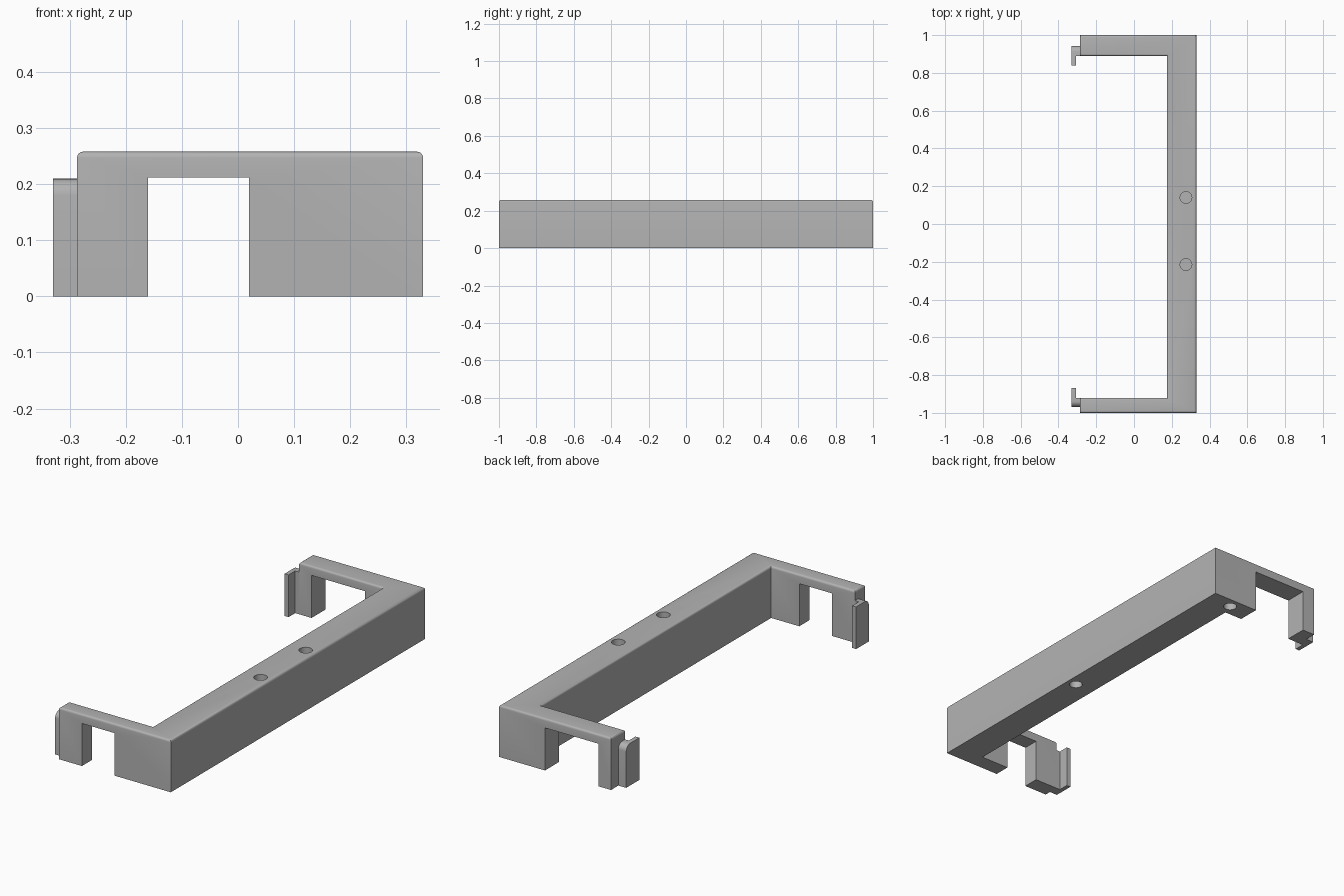
import bpy, bmesh, math
from mathutils import Vector

if "Cube" in bpy.data.objects:
    bpy.data.objects.remove(bpy.data.objects["Cube"])

grey = bpy.data.materials.new("plain grey")
grey.use_nodes = True
grey.diffuse_color = (0.45, 0.45, 0.45, 1)
grey.node_tree.nodes["Principled BSDF"].inputs["Base Color"].default_value = (0.45, 0.45, 0.45, 1)

TOP, SPAN = 0.258, 0.33
ARM_END, SPINE_IN = -0.287, 0.175


def prism(name, points, sweep, round_top=0.0):
    """Extrude a closed outline along a vector, optionally rounding its far rim."""
    bm = bmesh.new()
    face = bm.faces.new([bm.verts.new(p) for p in points])
    out = bmesh.ops.extrude_face_region(bm, geom=[face], use_keep_orig=True)
    moved = [v for v in out["geom"] if isinstance(v, bmesh.types.BMVert)]
    bmesh.ops.translate(bm, verts=moved, vec=Vector(sweep))
    bmesh.ops.recalc_face_normals(bm, faces=bm.faces)
    if round_top:
        rim = [e for e in bm.edges if all(v in moved for v in e.verts)]
        bmesh.ops.bevel(bm, geom=rim, offset=round_top, segments=4,
                        profile=0.5, affect="EDGES")
    mesh = bpy.data.meshes.new(name)
    bm.to_mesh(mesh)
    bm.free()
    mesh.materials.append(grey)
    obj = bpy.data.objects.new(name, mesh)
    bpy.context.collection.objects.link(obj)
    return obj


def box(name, x0, x1, y0, y1, z0, z1):
    return prism(name, [(x0, y0, z0), (x1, y0, z0), (x1, y1, z0), (x0, y1, z0)],
                 (0, 0, z1 - z0))


def rod(name, x, y, z0, z1, radius=0.031, sides=32):
    ring = [(x + radius * math.cos(math.tau * i / sides),
             y + radius * math.sin(math.tau * i / sides), z0) for i in range(sides)]
    return prism(name, ring, (0, 0, z1 - z0))


def activate(obj):
    bpy.ops.object.select_all(action="DESELECT")
    obj.select_set(True)
    bpy.context.view_layer.objects.active = obj


def cut(target, cutter):
    cutter.hide_render = True
    activate(target)
    mod = target.modifiers.new("cut", "BOOLEAN")
    mod.operation, mod.solver, mod.object = "DIFFERENCE", "EXACT", cutter
    bpy.ops.object.modifier_apply(modifier=mod.name)
    bpy.data.objects.remove(cutter)


def smooth(obj):
    activate(obj)
    bpy.ops.object.shade_smooth_by_angle(angle=math.radians(35))


# U-shaped frame: spine with an arm at each end
outline = [(ARM_END, -1), (SPAN, -1), (SPAN, 1), (ARM_END, 1),
           (ARM_END, 0.89), (SPINE_IN, 0.89), (SPINE_IN, -0.92), (ARM_END, -0.92)]
frame = prism("frame", [(x, y, 0) for x, y in outline], (0, 0, TOP), 0.011)

# Open notches under the arms
cut(frame, box("front_notch", -0.16, 0.02, -1.1, -0.8, -0.1, 0.212))
cut(frame, box("back_notch", -0.218, 0.077, 0.8, 1.1, -0.1, 0.212))

# Blind holes on the top of the spine and on the underside
for y in (0.14, -0.215):
    cut(frame, rod("top_hole", 0.275, y, TOP - 0.1, TOP + 0.1))
for x, y in ((0.28, -0.1), (0.194, 0.947)):
    cut(frame, rod("bottom_hole", x, y, -0.1, 0.1))
smooth(frame)


# Hooks at the arm ends: a neck and a lip, rounded on the outer top edge
def slab(name, x0, x1, inner, outer, height=0.21, radius=0.03):
    side = math.copysign(1, outer)
    arc = [(x0, outer - side * radius * (1 - math.cos(a)),
            height - radius * (1 - math.sin(a)))
           for a in (math.pi / 2 * i / 6 for i in range(7))]
    smooth(prism(name, [(x0, inner, 0), (x0, outer, 0)] + arc + [(x0, inner, height)],
                 (x1 - x0, 0, 0)))


for label, tip, root, outer in (("front", -0.868, -0.92, -0.968),
                                ("back", 0.838, 0.89, 0.942)):
    slab(label + "_hook_neck", -0.308, ARM_END, root, outer)
    slab(label + "_hook_lip", -SPAN, -0.308, tip, outer)
